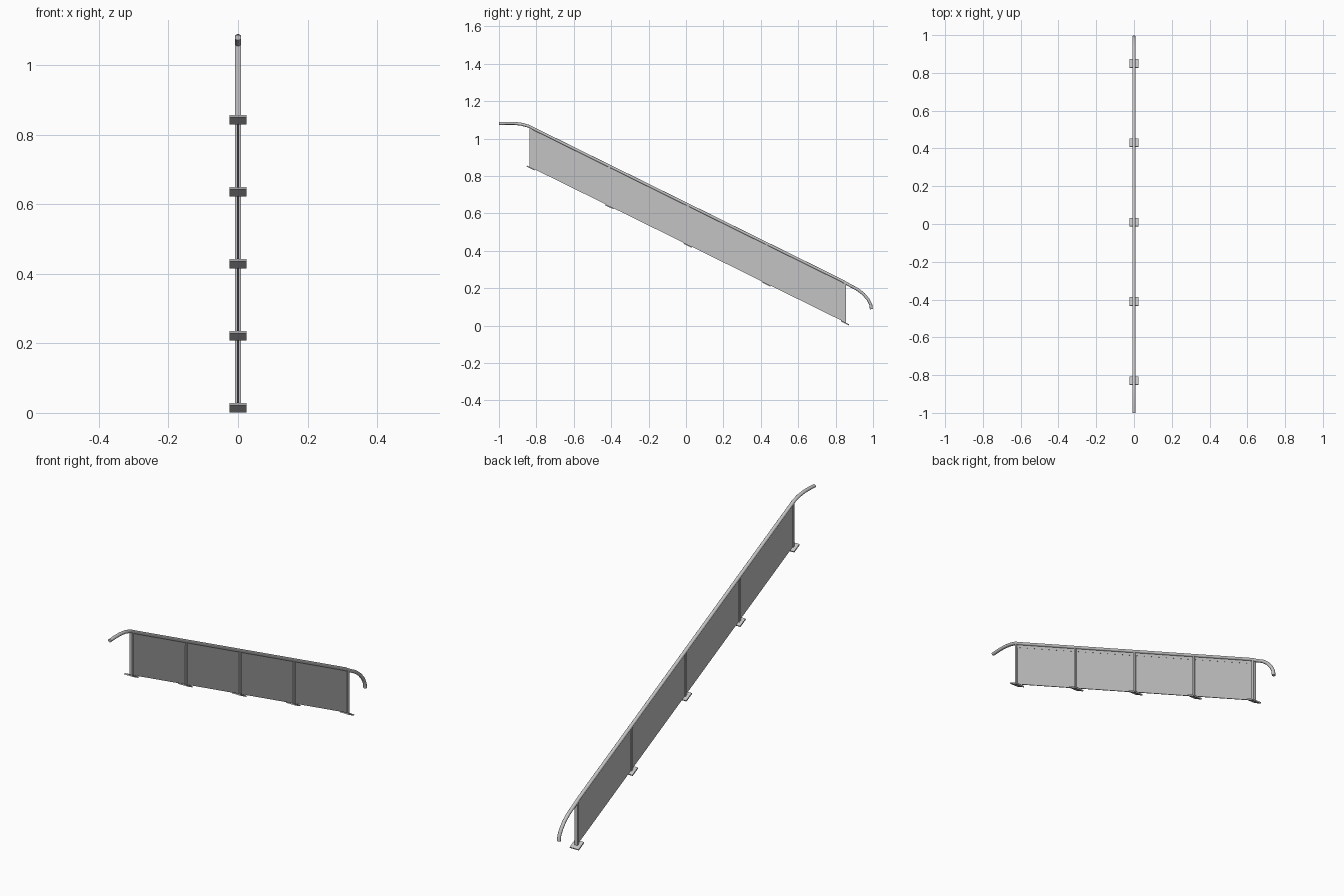
import bpy, bmesh, math
from mathutils import Vector, Matrix

cube = bpy.data.objects.get("Cube")
if cube:
    bpy.data.objects.remove(cube)

SLOPE = -0.493
ANGLE = math.atan(SLOPE)
POSTS = [-0.83 + 0.42 * i for i in range(5)]


def material(name, rgb):
    m = bpy.data.materials.new(name)
    m.use_nodes = True
    m.diffuse_color = (*rgb, 1)
    m.node_tree.nodes["Principled BSDF"].inputs["Base Color"].default_value = (*rgb, 1)
    return m


steel = material("brushed_steel", (0.55, 0.55, 0.55))
infill = material("panel_grey", (0.55, 0.55, 0.55))


def foot_z(y):
    return 0.015 + SLOPE * (y - 0.85)


def rail_z(y):
    return foot_z(y) + 0.217


def add_object(name, bm, mat):
    bmesh.ops.recalc_face_normals(bm, faces=bm.faces)
    mesh = bpy.data.meshes.new(name)
    bm.to_mesh(mesh)
    bm.free()
    mesh.materials.append(mat)
    obj = bpy.data.objects.new(name, mesh)
    bpy.context.collection.objects.link(obj)
    return obj


def side_prism(name, outline, x0, x1, mat):
    """Extrude a (y, z) outline across x."""
    bm = bmesh.new()
    face = bm.faces.new([bm.verts.new((x0, y, z)) for y, z in outline])
    new = bmesh.ops.extrude_face_region(bm, geom=[face])["geom"]
    bmesh.ops.translate(bm, vec=(x1 - x0, 0, 0),
                        verts=[v for v in new if isinstance(v, bmesh.types.BMVert)])
    return add_object(name, bm, mat)


def sloped_strip(y0, y1, low, high):
    """Parallelogram whose long edges follow the stair slope."""
    return [(y0, foot_z(y0) + low), (y1, foot_z(y1) + low),
            (y1, foot_z(y1) + high), (y0, foot_z(y0) + high)]


# Posts and tilted foot plates
for i, y in enumerate(POSTS):
    side_prism(f"post_{i + 1}", sloped_strip(y - 0.006, y + 0.006, 0, 0.212),
               -0.008, 0.008, steel)
    bm = bmesh.new()
    bmesh.ops.create_cube(bm, size=1, matrix=Matrix.Translation((0, y, foot_z(y)))
                          @ Matrix.Rotation(ANGLE, 4, "X")
                          @ Matrix.Diagonal((0.048, 0.048, 0.006, 1)))
    add_object(f"foot_plate_{i + 1}", bm, steel)

# Infill panel running between the end posts
side_prism("infill_panel", sloped_strip(POSTS[0], POSTS[-1], 0.003, 0.195),
           -0.003, 0.003, infill)

# Flat bar under the handrail
side_prism("under_rail_bar", sloped_strip(POSTS[0], POSTS[-1], 0.195, 0.212),
           -0.004, 0.004, steel)

# Handrail: rounded section swept along a path with curved ends
path = [(-1.0, 1.08), (-0.96, 1.082), (-0.92, 1.082), (-0.88, 1.077), (-0.84, 1.066),
        (-0.8, rail_z(-0.8)), (0.83, rail_z(0.83)), (0.875, 0.216), (0.915, 0.195),
        (0.95, 0.168), (0.975, 0.138), (0.988, 0.112), (0.991, 0.088)]
section = [(0.009 * math.cos(a), 0.008 * math.sin(a))
           for a in (math.tau * k / 12 for k in range(12))]
bm = bmesh.new()
rings = []
for i, (y, z) in enumerate(path):
    before, after = path[max(i - 1, 0)], path[min(i + 1, len(path) - 1)]
    along = Vector((0, after[0] - before[0], after[1] - before[1])).normalized()
    up = Vector((0, -along.z, along.y))
    rings.append([bm.verts.new(Vector((u, y, z)) + up * v) for u, v in section])
for a, b in zip(rings, rings[1:]):
    for k in range(len(section)):
        n = (k + 1) % len(section)
        bm.faces.new((a[k], a[n], b[n], b[k]))
bm.faces.new(rings[0])
bm.faces.new(rings[-1][::-1])
rail = add_object("handrail", bm, steel)
bpy.context.view_layer.objects.active = rail
rail.select_set(True)
bpy.ops.object.shade_smooth_by_angle(angle=math.radians(40))
